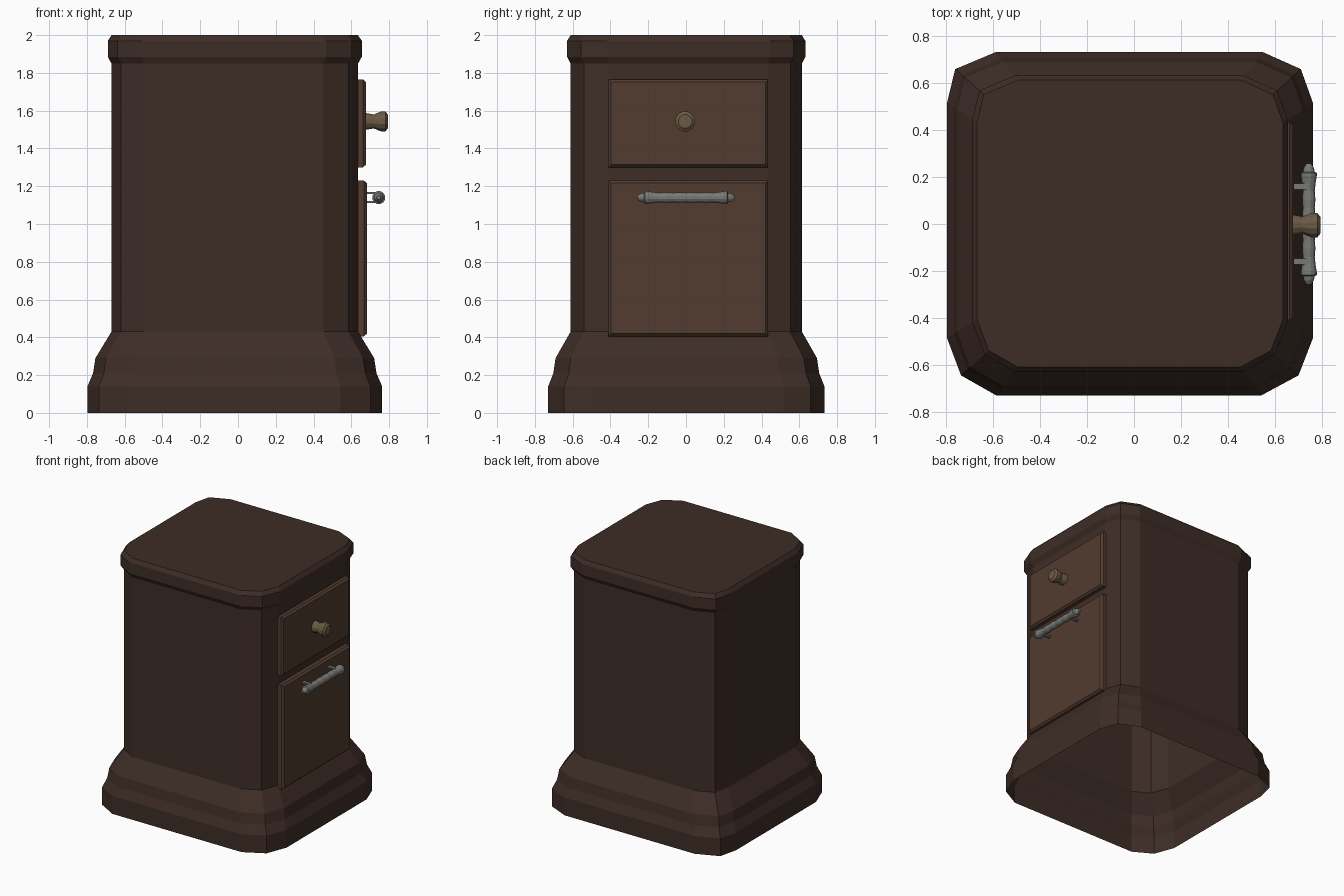
import bpy, bmesh, math
from mathutils import Matrix, Vector

if "Cube" in bpy.data.objects:
    bpy.data.objects.remove(bpy.data.objects["Cube"])


def material(name, rgb):
    m = bpy.data.materials.new(name)
    m.diffuse_color = (*rgb, 1)
    m.use_nodes = True
    m.node_tree.nodes["Principled BSDF"].inputs["Base Color"].default_value = m.diffuse_color
    return m


DARK = material("dark_wood", (0.048, 0.026, 0.020))
PANEL = material("panel_wood", (0.085, 0.045, 0.029))
BRASS = material("aged_brass", (0.15, 0.105, 0.06))
STEEL = material("steel", (0.19, 0.19, 0.18))


def finish(bm, name, mat):
    bmesh.ops.recalc_face_normals(bm, faces=bm.faces)
    me = bpy.data.meshes.new(name)
    bm.to_mesh(me)
    bm.free()
    me.materials.append(mat)
    ob = bpy.data.objects.new(name, me)
    bpy.context.collection.objects.link(ob)
    return ob


def loft(bm, rings, cap_start, cap_end):
    rows = [[bm.verts.new(p) for p in r] for r in rings]
    for a, b in zip(rows, rows[1:]):
        n = len(a)
        for i in range(n):
            j = (i + 1) % n
            bm.faces.new((a[i], a[j], b[j], b[i]))
    if cap_start:
        bm.faces.new(rows[0][::-1])
    if cap_end:
        bm.faces.new(rows[-1])


def lathe(name, profile, axis, origin, sides, mat):
    """Turned part: profile of (distance along axis, radius)."""
    rot = Vector((0, 0, 1)).rotation_difference(Vector(axis)).to_matrix()
    org = Vector(origin)
    rings = []
    for h, r in profile:
        rings.append([org + rot @ Vector((r * math.cos(t), r * math.sin(t), h))
                      for t in (2 * math.pi * (i + .5) / sides for i in range(sides))])
    bm = bmesh.new()
    loft(bm, rings, True, True)
    ob = finish(bm, name, mat)
    return ob


# Cabinet: one chamfered outline scaled up a moulded profile, open underneath
CX = -0.017
outline = [(-.571, -.73), (.56, -.73), (.718, -.645), (.78, -.485), (.78, .515),
           (.728, .66), (.565, .733), (-.571, .733), (-.745, .66), (-.78, .515),
           (-.78, -.485), (-.72, -.645)]
profile = [(0, 1), (.14, 1), (.21, .962), (.29, .946), (.43, .837), (1.85, .837),
           (1.885, .862), (1.97, .862), (2.0, .836)]
bm = bmesh.new()
loft(bm, [[(CX + x * s, y * s, z) for x, y in outline] for z, s in profile], False, True)
finish(bm, "cabinet_body", DARK)


# Drawer and door fronts with chamfered edges
def front_panel(name, z0, z1, x1):
    y0, y1 = -.41, .435
    rings = []
    for x, d in ((.625, 0), (x1 - .015, 0), (x1, .014)):
        rings.append([(x, y0 + d, z0 + d), (x, y1 - d, z0 + d),
                      (x, y1 - d, z1 - d), (x, y0 + d, z1 - d)])
    bm = bmesh.new()
    loft(bm, rings, True, True)
    finish(bm, name, PANEL)


front_panel("drawer_front", 1.30, 1.765, .677)
front_panel("door_front", .405, 1.23, .682)

# Drawer knob
lathe("drawer_knob", [(0, .046), (.02, .043), (.045, .038), (.065, .047), (.083, .054),
                      (.107, .054), (.12, .037)], (1, 0, 0), (.674, -.005, 1.543), 12, BRASS)

# Turned door handle, mirrored about its middle
half = [(0, .026), (.035, .029), (.07, .026), (.105, .029), (.14, .026), (.175, .030),
        (.205, .035), (.218, .035), (.222, .026), (.24, .022), (.257, .011)]
bar = [(-h, r) for h, r in half[:0:-1]] + half
HX, HZ = .745, 1.14
lathe("door_handle", bar, (0, 1, 0), (HX, 0, HZ), 12, STEEL)

# Handle brackets: a pair of thin straps at each end
for side, y in (("left", -.16), ("right", .16)):
    bm = bmesh.new()
    for dz in (-.024, .024):
        m = Matrix.Translation((.71, y, HZ + dz)) @ Matrix.Diagonal((.07, .025, .012, 1))
        bmesh.ops.create_cube(bm, size=1, matrix=m)
    finish(bm, "handle_bracket_" + side, STEEL)
